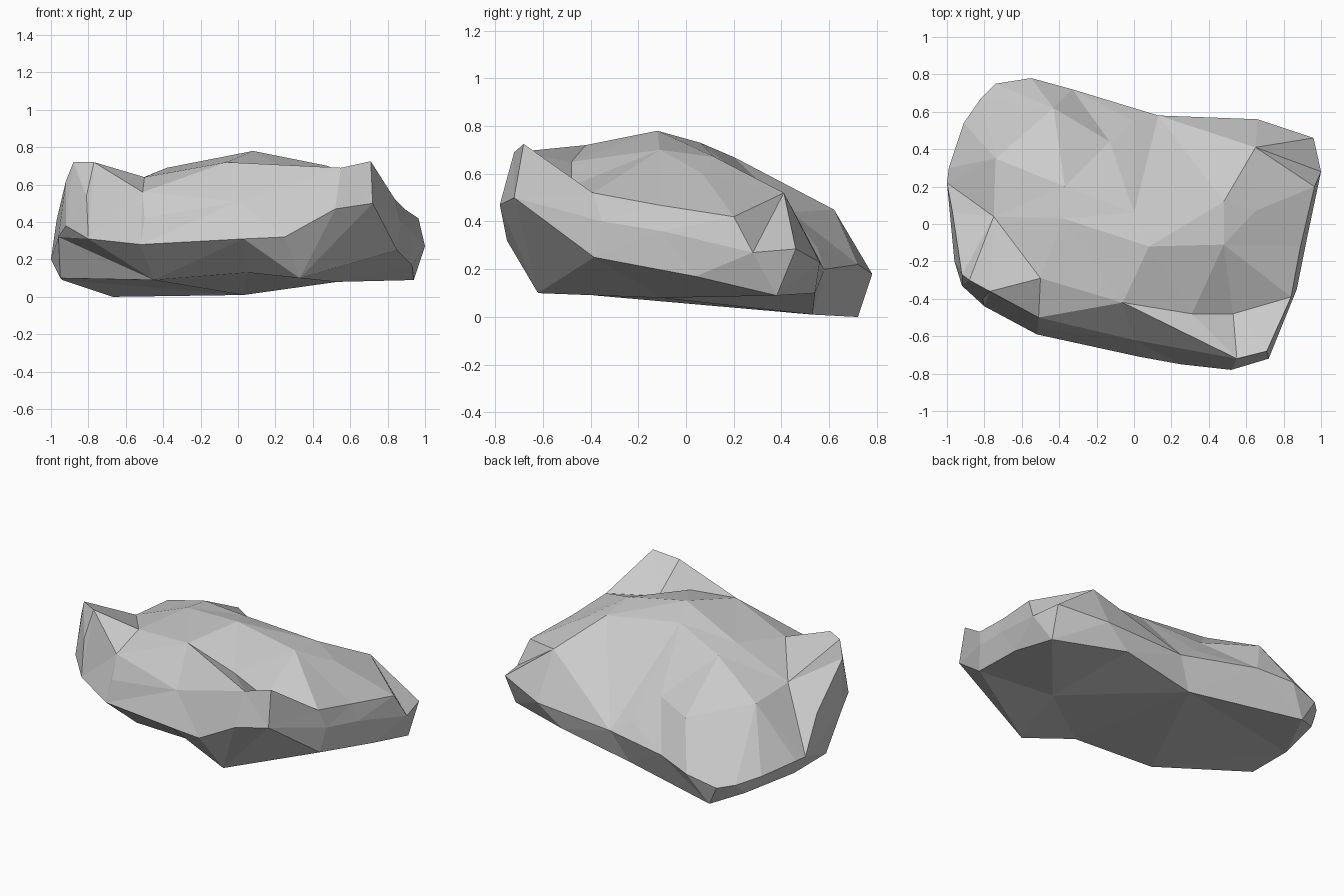
import bpy
import bmesh
from mathutils import Vector
from mathutils.geometry import delaunay_2d_cdt

# Widest outline of the boulder, counter-clockwise from the front left
rim = [(-.92, -.33, .38), (-.80, -.44, .31), (-.52, -.59, .28), (.03, -.71, .31),
       (.25, -.75, .32), (.52, -.78, .47), (.72, -.72, .50), (.87, -.35, .40),
       (.92, -.10, .36), (1.0, .28, .27), (.96, .46, .285), (.66, .56, .23),
       (.13, .58, .20), (-.33, .72, .22), (-.55, .78, .18), (-.74, .75, .13),
       (-.82, .67, .14), (-.91, .54, .17), (-.99, .30, .20), (-1.0, .22, .20),
       (-.96, -.20, .32)]

# Sharp creases on the upper side (chains may share points)
upper_creases = [
    # back ridge
    [(0, .06, .73), (-.37, .20, .67), (-.43, .62, .45)],
    # front crest, right peak and right shoulder
    [(-.88, -.30, .72), (-.77, -.36, .72), (-.51, -.50, .56), (-.06, -.42, .72),
     (.55, -.72, .69), (.71, -.68, .725), (.84, -.39, .52), (.89, -.12, .47),
     (.965, .20, .42), (.65, .41, .52)],
    # step in the front face
    [(-.51, -.50, .56), (0, -.62, .51), (.55, -.72, .69)],
    # left lump
    [(-.88, -.30, .72), (-.92, -.27, .62), (-.97, .06, .41), (-.75, .04, .54),
     (-.50, -.29, .64), (-.77, -.36, .72)],
    # right edge of the top
    [(.31, -.48, .65), (.48, -.11, .70), (.48, .12, .67)],
]
# Remaining facet corners of the upper side
upper = [(.08, -.12, .78), (.53, -.48, .55), (.65, .07, .60), (-.38, .03, .69),
         (-.74, .35, .52), (-.13, .44, .44), (0, .55, .29),
         (-.50, -.56, .42), (-.81, -.40, .54)]

# Lower edge of the underside, and its middle
lower_edge = [(.33, -.62, .10), (.85, -.385, .25), (.93, .04, .17), (.94, .38, .09),
              (.50, .54, .10), (.03, .53, .01), (-.67, .72, 0), (-.84, .60, .07),
              (-.94, .25, .09), (-.95, -.06, .10), (-.45, -.38, .09), (.05, -.47, .13),
              (.33, -.62, .10)]
under = [(.53, -.10, .08)]

bm = bmesh.new()
rim_verts = [bm.verts.new(p) for p in rim]


def facet_side(points, chains):
    """Triangulate one side of the rock inside the shared rim."""
    verts, edges, made = list(rim_verts), [], {}

    def index(p):
        if p not in made:
            made[p] = len(verts)
            verts.append(bm.verts.new(p))
        return made[p]

    for chain in chains:
        ids = [index(p) for p in chain]
        edges += list(zip(ids, ids[1:]))
    for p in points:
        index(p)
    flat = [Vector((v.co.x, v.co.y)) for v in verts]
    result = delaunay_2d_cdt(flat, edges, [list(range(len(rim)))], 1, 1e-5)
    coords, faces, origin = result[0], result[2], result[3]
    lookup = []
    for co, src in zip(coords, origin):
        lookup.append(verts[src[0]] if src else bm.verts.new((co.x, co.y, .5)))
    for f in faces:
        bm.faces.new([lookup[i] for i in f])


facet_side(upper, upper_creases)
facet_side(under, [lower_edge])
bmesh.ops.recalc_face_normals(bm, faces=bm.faces[:])

# Boulder object, flat shaded
mesh = bpy.data.meshes.new("boulder")
bm.to_mesh(mesh)
bm.free()
bpy.context.collection.objects.link(bpy.data.objects.new("boulder", mesh))
